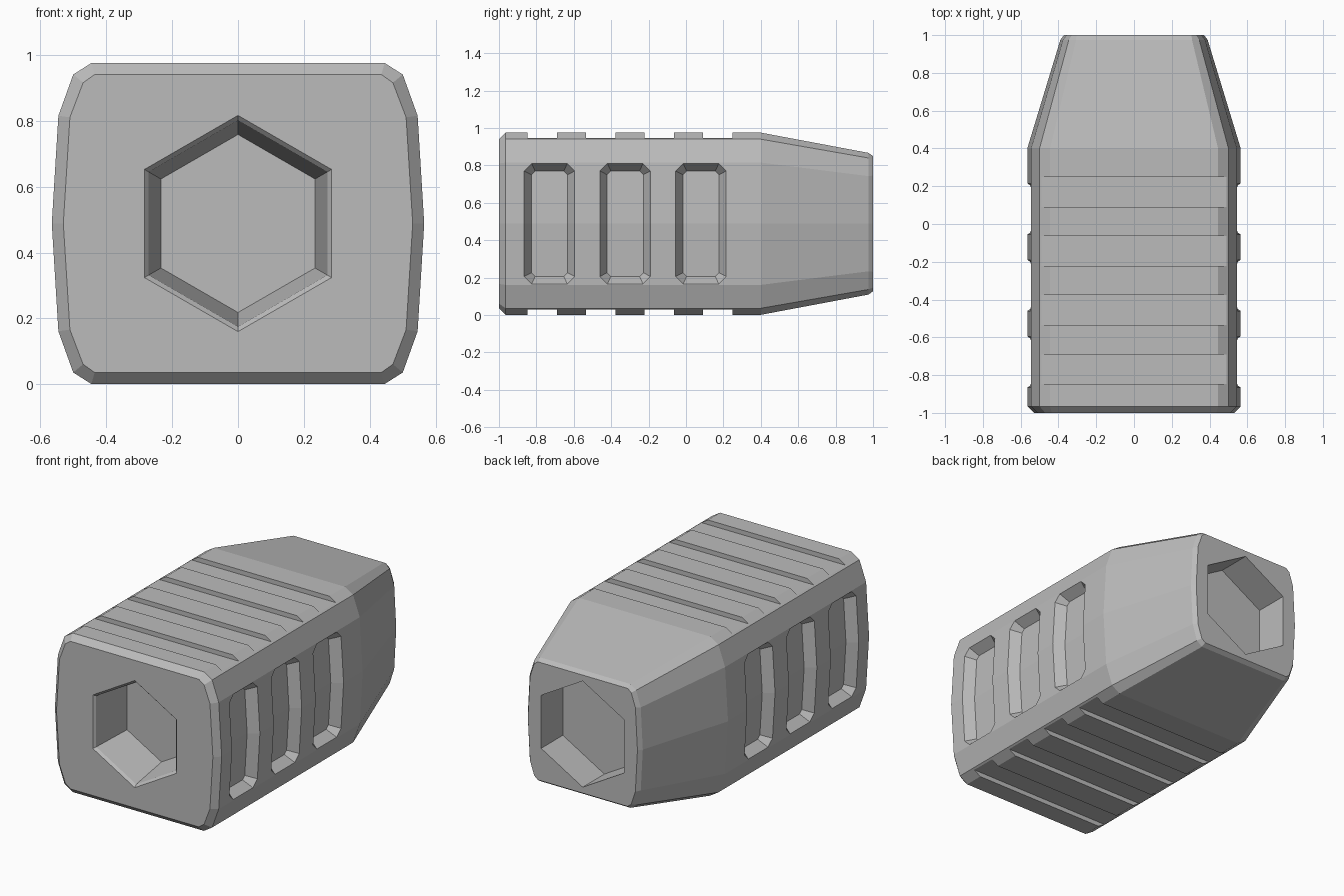
import bpy, bmesh, math

if "Cube" in bpy.data.objects:
    bpy.data.objects.remove(bpy.data.objects["Cube"])

MID = 0.488  # height of the long axis

grey = bpy.data.materials.new("Plain grey")
grey.use_nodes = True
colour = (0.5, 0.5, 0.5, 1)
grey.diffuse_color = colour
grey.node_tree.nodes["Principled BSDF"].inputs["Base Color"].default_value = colour


def loft(bm, rings):
    """Skin a closed solid through rings that have equal point counts."""
    loops = [[bm.verts.new(p) for p in ring] for ring in rings]
    for a, b in zip(loops, loops[1:]):
        for i in range(len(a)):
            j = (i + 1) % len(a)
            bm.faces.new((a[i], a[j], b[j], b[i]))
    bm.faces.new(loops[0][::-1])
    bm.faces.new(loops[-1])


def finish(bm, name):
    bmesh.ops.recalc_face_normals(bm, faces=bm.faces)
    mesh = bpy.data.meshes.new(name)
    bm.to_mesh(mesh)
    bm.free()
    mesh.materials.append(grey)
    obj = bpy.data.objects.new(name, mesh)
    bpy.context.collection.objects.link(obj)
    return obj


def section(quarter, y, sx=1, sz=1):
    """Mirror a quarter outline into a full cross-section at depth y."""
    half = quarter + [(x, -z) for x, z in quarter[-2::-1]]
    full = half + [(-x, z) for x, z in half[::-1]]
    return [(x * sx, y, MID + z * sz) for x, z in full]


def hexagon(y, r):
    return [(r * math.sin(math.pi * k / 3), y, MID + r * math.cos(math.pi * k / 3))
            for k in range(6)]


# Main body: bulged section, bevelled ends, tapered rear
outer = [(0.445, 0.487), (0.5, 0.452), (0.545, 0.327), (0.565, 0)]
inner = [(0.435, 0.452), (0.47, 0.427), (0.51, 0.322), (0.53, 0)]
bm = bmesh.new()
loft(bm, [section(inner, -1), section(outer, -0.965), section(outer, 0.4),
          section(outer, 0.975, 0.69, 0.778), section(inner, 1, 0.7, 0.8)])
body = finish(bm, "body")

# Cutters
bm = bmesh.new()

# Hexagonal sockets at both ends
loft(bm, [hexagon(-1.015, 0.343), hexagon(-0.985, 0.313), hexagon(-0.74, 0.27)])
loft(bm, [hexagon(0.79, 0.325), hexagon(1.1, 0.325)])

# Grip grooves across the top and bottom
for k in range(4):
    y0 = -0.848 + 0.313 * k
    y1 = y0 + 0.158
    for s in (-1, 1):
        loft(bm, [[(x, y, MID + s * h) for x, y in
                   ((-0.7, y0), (0.7, y0), (0.7, y1), (-0.7, y1))]
                  for h in (0.459, 0.6)])


def pocket_ring(cy, hy, hz, chamfer, depth, side):
    """Chamfered outline that follows the bulge of the side wall."""
    quad = [(hy, 0), (hy, hz - chamfer), (hy - chamfer, hz), (0, hz)]
    half = quad + [(-y, z) for y, z in quad[-2::-1]]
    full = half + [(y, -z) for y, z in half[-2:0:-1]]
    return [(side * (0.565 - 0.0612 * abs(z) - depth), cy + y, MID + z) for y, z in full]


# Side pockets with sloping walls and a bent floor
for cy in (-0.73, -0.325, 0.08):
    for side in (-1, 1):
        top = pocket_ring(cy, 0.135, 0.322, 0.04, 0, side)
        lip = [(x + side * 0.05, y, z) for x, y, z in top]
        loops = [lip, top, pocket_ring(cy, 0.097, 0.282, 0.02, 0.06, side)]
        # Split at mid height so that the bent floor stays made of flat faces
        rings = [[bm.verts.new(p) for p in ring] for ring in loops]
        n = len(top)
        for a, b in zip(rings, rings[1:]):
            for i in range(n):
                j = (i + 1) % n
                bm.faces.new((a[i], a[j], b[j], b[i]))
        for ring in (rings[0], rings[-1]):
            bm.faces.new(ring[:n // 2 + 1])
            bm.faces.new(ring[n // 2:] + ring[:1])

cutter = finish(bm, "cutter")
cutter.hide_render = True

# Carve the body, then drop the cutter
mod = body.modifiers.new("Carve", "BOOLEAN")
mod.operation = "DIFFERENCE"
mod.solver = "EXACT"
mod.object = cutter
bpy.context.view_layer.objects.active = body
bpy.ops.object.modifier_apply(modifier=mod.name)
bpy.data.objects.remove(cutter)
